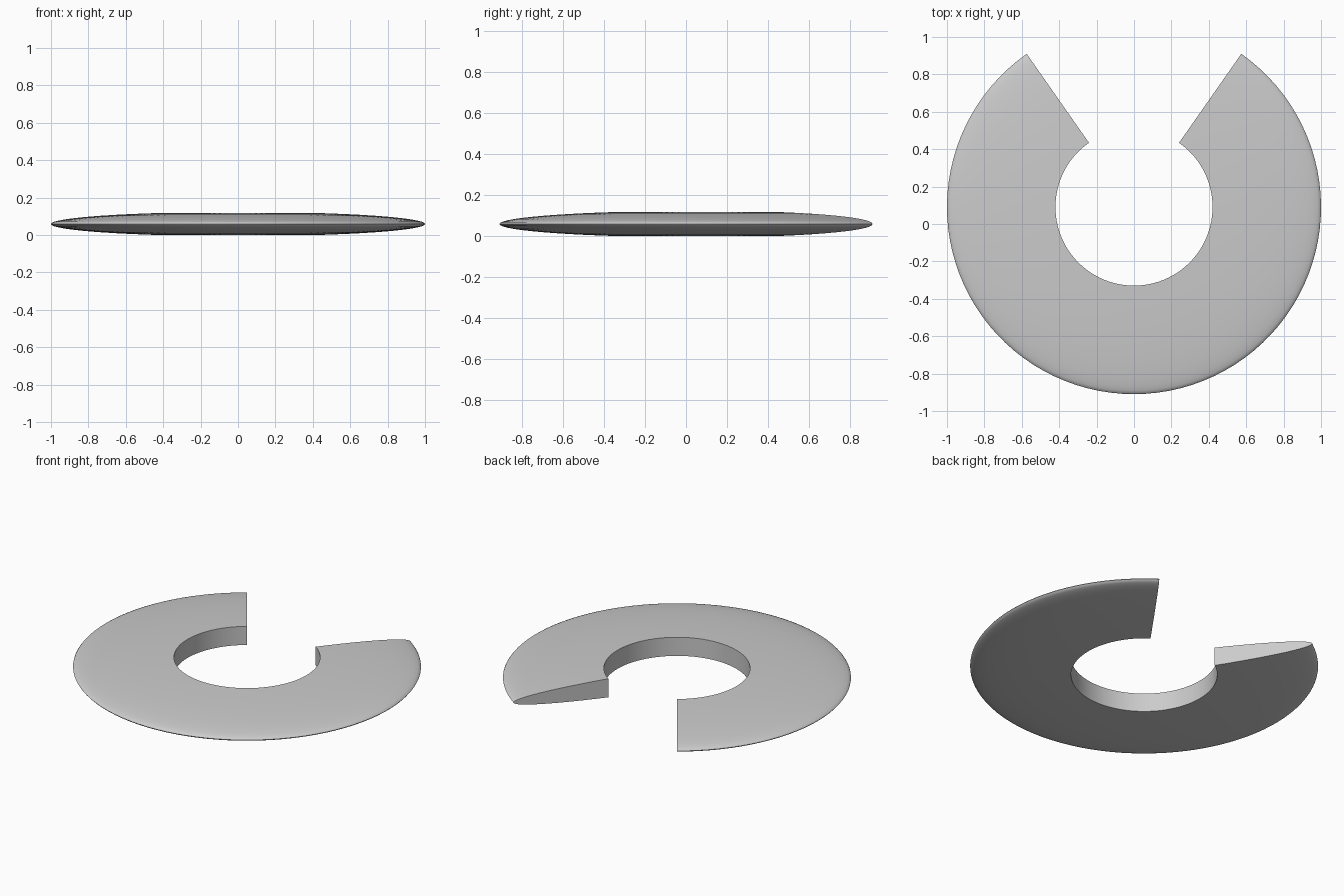
import bpy, bmesh, math
from mathutils import Vector

cube = bpy.data.objects.get("Cube")
if cube:
    bpy.data.objects.remove(cube, do_unlink=True)

INNER, OUTER, HALF_GAP = 0.42, 1.0, math.radians(35)
HALF_THICK = 0.059
CENTRE_Y = (OUTER - OUTER * math.cos(HALF_GAP)) / 2
STEPS, SEGMENTS = 24, 80

grey = bpy.data.materials.new("light grey")
grey.use_nodes = True
colour = (0.6, 0.6, 0.6, 1)
grey.diffuse_color = colour
grey.node_tree.nodes["Principled BSDF"].inputs["Base Color"].default_value = colour

# Lens-shaped half section, cut off straight at the inner radius
limit = math.acos(INNER / OUTER)
height = HALF_THICK / math.sin(limit)
start = Vector((math.sin(HALF_GAP), math.cos(HALF_GAP), 0))
bm = bmesh.new()
section = []
for i in range(STEPS + 1):
    a = limit * (2 * i / STEPS - 1)
    section.append(bm.verts.new(start * OUTER * math.cos(a) + Vector((0, 0, height * math.sin(a)))))
edges = [bm.edges.new((section[i - 1], section[i])) for i in range(len(section))]

# Sweep the section around the open ring
bmesh.ops.spin(bm, geom=section + edges, cent=(0, 0, 0), axis=(0, 0, 1),
               angle=-(2 * math.pi - 2 * HALF_GAP), steps=SEGMENTS)

# Flat end faces
bmesh.ops.holes_fill(bm, edges=[e for e in bm.edges if e.is_boundary], sides=0)
bmesh.ops.recalc_face_normals(bm, faces=bm.faces)
bmesh.ops.translate(bm, verts=bm.verts, vec=(0, CENTRE_Y, HALF_THICK))

mesh = bpy.data.meshes.new("open_ring")
bm.to_mesh(mesh)
bm.free()
ring = bpy.data.objects.new("open_ring", mesh)
mesh.materials.append(grey)
bpy.context.collection.objects.link(ring)
bpy.context.view_layer.objects.active = ring
ring.select_set(True)
bpy.ops.object.shade_smooth_by_angle(angle=math.radians(35))
